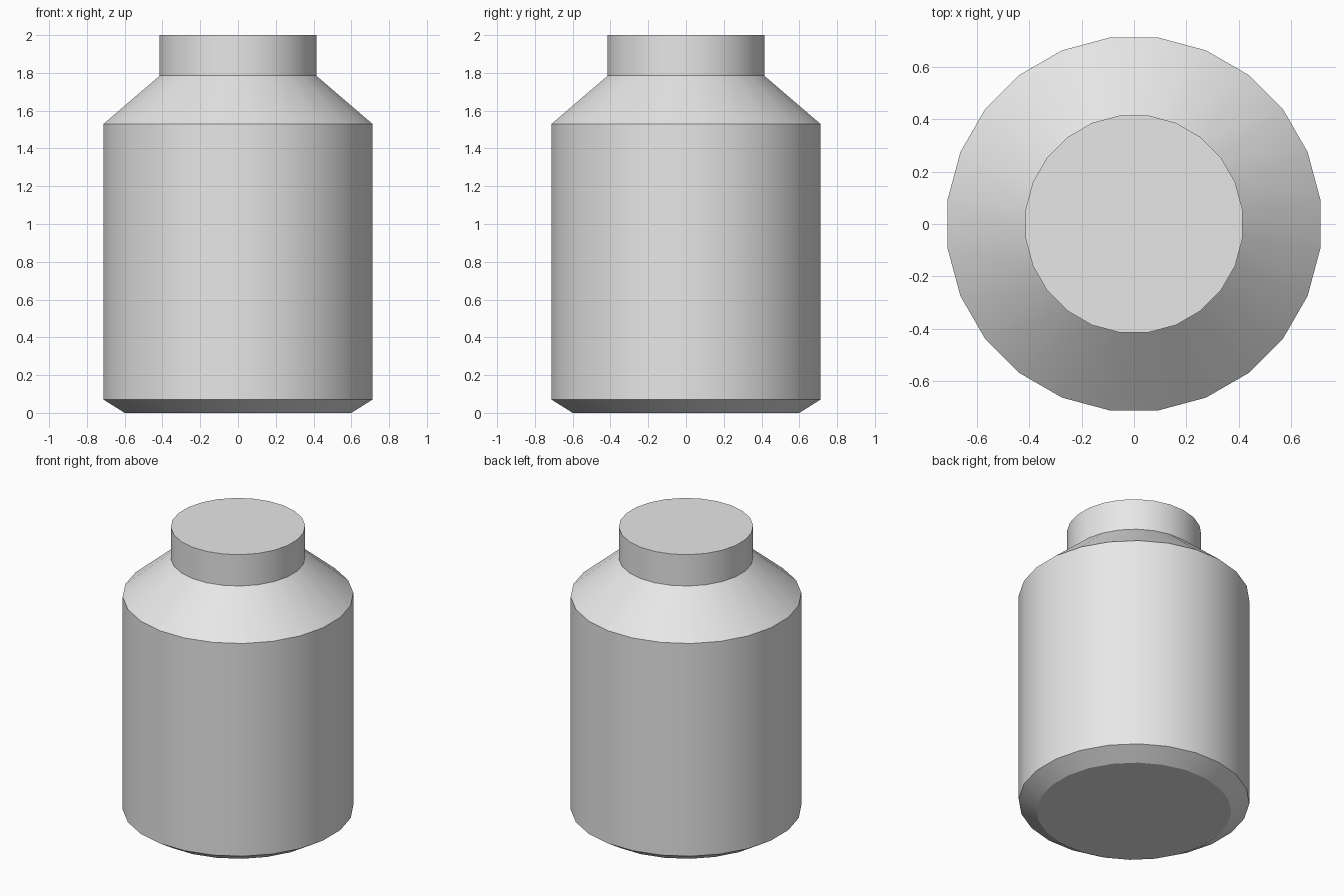
import bpy, bmesh, math

if "Cube" in bpy.data.objects:
    bpy.data.objects.remove(bpy.data.objects["Cube"], do_unlink=True)

SIDES = 24

# Single plain grey for the whole jar
grey = bpy.data.materials.new("light_grey")
grey.use_nodes = True
colour = (0.8, 0.8, 0.8, 1)
grey.diffuse_color = colour
grey.node_tree.nodes["Principled BSDF"].inputs["Base Color"].default_value = colour


def lathe(name, profile):
    """Closed solid turned around z from (radius, height) points, bottom to top."""
    bm = bmesh.new()
    rings = []
    for radius, z in profile:
        angles = [(i + 0.5) * math.tau / SIDES for i in range(SIDES)]
        rings.append([bm.verts.new((radius * math.cos(a), radius * math.sin(a), z))
                      for a in angles])
    for low, high in zip(rings, rings[1:]):
        for i in range(SIDES):
            j = (i + 1) % SIDES
            bm.faces.new((low[i], low[j], high[j], high[i]))
    bm.faces.new(list(reversed(rings[0])))
    bm.faces.new(rings[-1])
    mesh = bpy.data.meshes.new(name)
    bm.to_mesh(mesh)
    bm.free()
    mesh.materials.append(grey)
    obj = bpy.data.objects.new(name, mesh)
    bpy.context.collection.objects.link(obj)
    bpy.ops.object.select_all(action='DESELECT')
    obj.select_set(True)
    bpy.context.view_layer.objects.active = obj
    bpy.ops.object.shade_smooth_by_angle(angle=math.radians(30))
    return obj


# Chamfered base, straight wall, sloped shoulder and short capped neck
lathe("jar", [(0.605, 0), (0.718, 0.07), (0.718, 1.53), (0.418, 1.785), (0.418, 2)])
